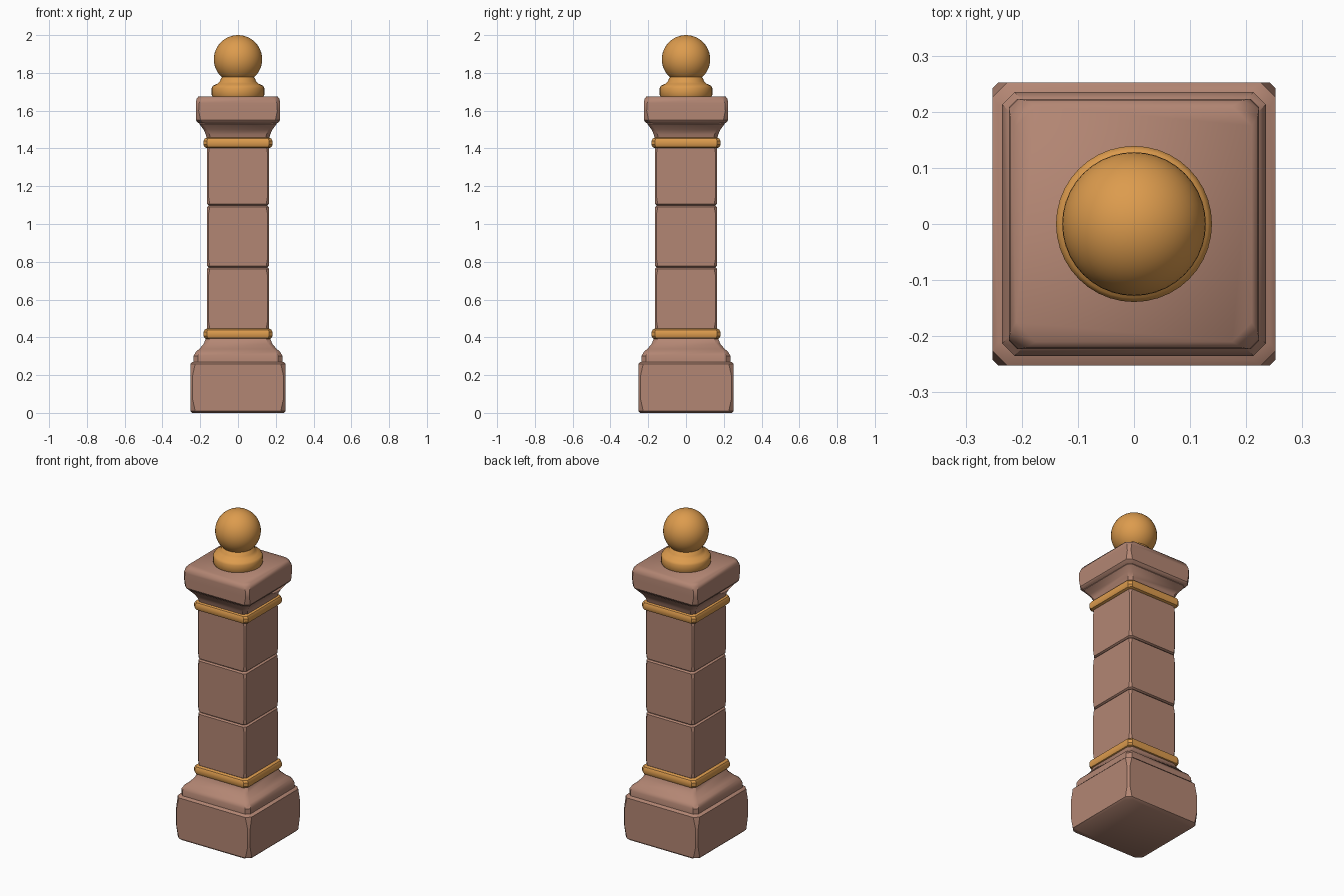
import bpy, bmesh, math

cube = bpy.data.objects.get("Cube")
if cube:
    bpy.data.objects.remove(cube, do_unlink=True)


def material(name, rgb):
    m = bpy.data.materials.new(name)
    m.use_nodes = True
    m.diffuse_color = (*rgb, 1)
    m.node_tree.nodes["Principled BSDF"].inputs["Base Color"].default_value = (*rgb, 1)
    return m


STONE = material("pink brown stone", (0.45, 0.238, 0.172))
GOLD = material("warm gold", (0.72, 0.33, 0.075))


def square_ring(half, cut):
    """Square outline with cut corners, counter-clockwise."""
    e = half - cut
    pts = []
    for i in range(4):
        c, s = round(math.cos(i * math.pi / 2)), round(math.sin(i * math.pi / 2))
        pts += [(half * c - y * s, half * s + y * c) for y in (-e, e)]
    return pts


def round_ring(radius, sides=40):
    return [(radius * math.cos(math.tau * i / sides),
             radius * math.sin(math.tau * i / sides)) for i in range(sides)]


def loft(name, rings, mat, angle=35):
    """Skin a stack of (outline, height) rings and cap both ends."""
    bm = bmesh.new()
    loops = [[bm.verts.new((x, y, z)) for x, y in pts] for pts, z in rings]
    n = len(loops[0])
    for a, b in zip(loops, loops[1:]):
        for i in range(n):
            j = (i + 1) % n
            bm.faces.new((a[i], a[j], b[j], b[i]))
    bm.faces.new(loops[0][::-1])
    bm.faces.new(loops[-1])
    me = bpy.data.meshes.new(name)
    bm.to_mesh(me)
    bm.free()
    me.materials.append(mat)
    ob = bpy.data.objects.new(name, me)
    bpy.context.collection.objects.link(ob)
    smooth(ob, angle)
    return ob


def smooth(ob, angle):
    bpy.ops.object.select_all(action="DESELECT")
    ob.select_set(True)
    bpy.context.view_layer.objects.active = ob
    bpy.ops.object.shade_smooth_by_angle(angle=math.radians(angle))


def square_part(name, profile, mat, cut=0.015):
    """Profile of (half width, height) or (half width, height, corner cut)."""
    return loft(name, [(square_ring(p[0], p[2] if len(p) > 2 else cut), p[1])
                       for p in profile], mat)


def block(name, half, z0, z1, bevel, corner):
    """Stone block with softened edges and worn corners."""
    return square_part(name, [
        (half - bevel, z0, corner), (half, z0 + bevel, corner * 0.8),
        (half, z0 + 2.5 * corner, bevel), (half, z1 - 2.5 * corner, bevel),
        (half, z1 - bevel, corner * 0.8), (half - bevel, z1, corner)], mat=STONE)


# Plinth and sloping foot
block("plinth", 0.252, 0, 0.27, 0.01, 0.032)
square_part("foot_moulding", [
    (0.235, 0.26), (0.235, 0.302), (0.222, 0.325), (0.205, 0.338),
    (0.182, 0.365), (0.17, 0.395)], STONE, 0.022)

# Shaft of three blocks
joints = (0.44, 0.77, 1.098, 1.42)
for i, (low, high) in enumerate(zip(joints, joints[1:])):
    block(f"shaft_block_{i + 1}", 0.164, low, high, 0.008, 0.018)

# Gold bands with rounded edges
for name, z in (("lower_band", 0.39), ("upper_band", 1.402)):
    square_part(name, [
        (0.165, z), (0.177, z + 0.006), (0.183, z + 0.018),
        (0.183, z + 0.038), (0.177, z + 0.05), (0.165, z + 0.056)], GOLD, 0.018)

# Flared capital and cap slab
square_part("capital", [
    (0.165, 1.45), (0.171, 1.475), (0.182, 1.5), (0.205, 1.53),
    (0.205, 1.56)], STONE, 0.02)
square_part("cap_slab", [
    (0.198, 1.53, 0.03), (0.213, 1.536, 0.03), (0.223, 1.55, 0.025),
    (0.223, 1.6, 0.015), (0.223, 1.64, 0.017), (0.22, 1.662, 0.028),
    (0.21, 1.675, 0.035)], STONE)

# Round finial base
loft("finial_base", [(round_ring(r), z) for r, z in (
    (0.132, 1.67), (0.139, 1.682), (0.139, 1.72), (0.132, 1.733),
    (0.11, 1.742), (0.096, 1.755), (0.088, 1.775), (0.075, 1.785))], GOLD, 50)

# Finial ball
bpy.ops.mesh.primitive_uv_sphere_add(segments=40, ring_count=24, radius=0.128,
                                     location=(0, 0, 1.872))
ball = bpy.context.object
ball.name = ball.data.name = "finial_ball"
ball.data.materials.append(GOLD)
smooth(ball, 60)
